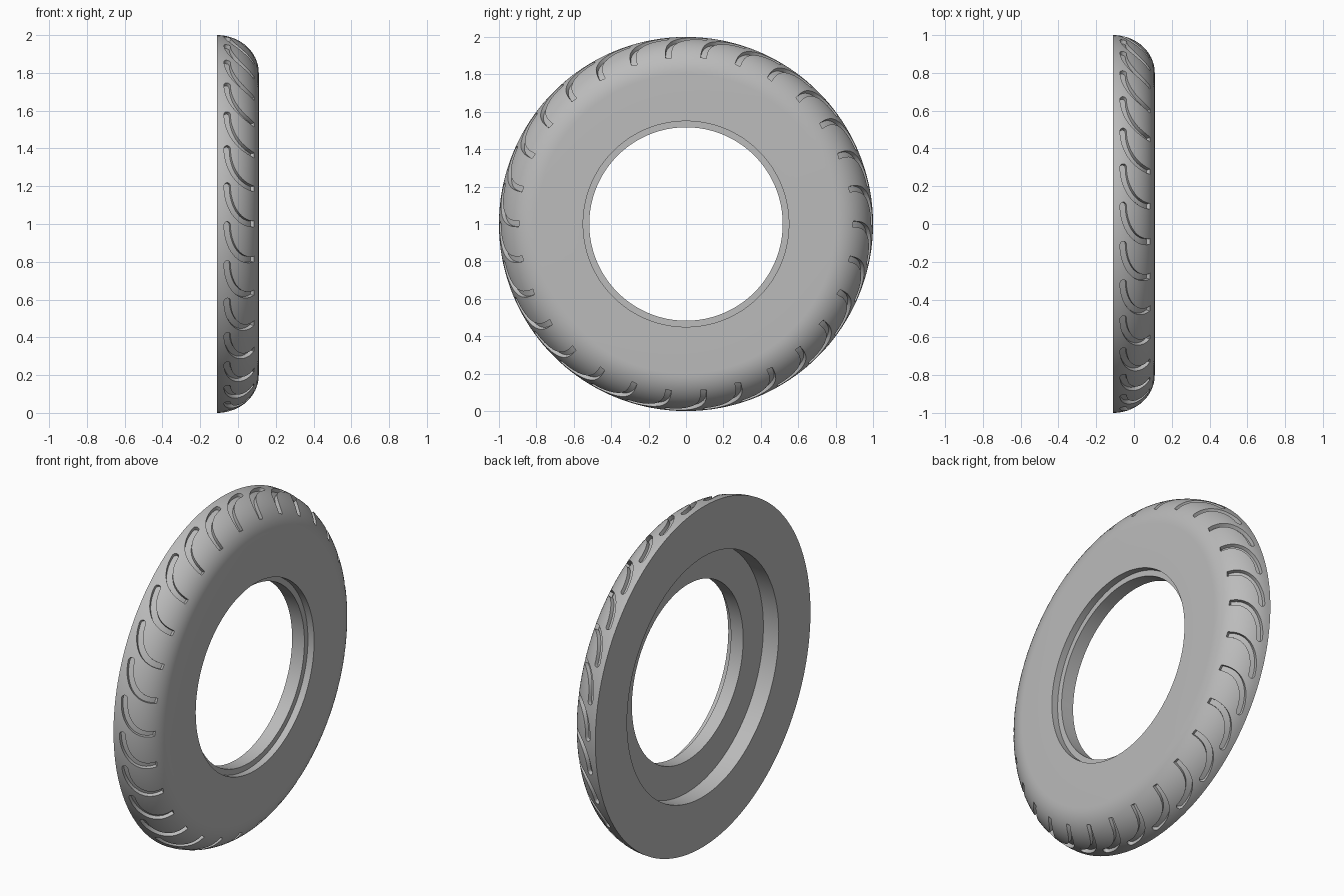
import bpy
import bmesh
from math import sin, cos, pi, radians, hypot
from mathutils import Vector, Matrix

cube = bpy.data.objects.get("Cube")
if cube:
    bpy.data.objects.remove(cube, do_unlink=True)

HALF = 0.11          # half width along the axle
SHOULDER = 0.8       # radius where the rounded tread meets the flat sidewall
GROOVES = 30
CENTRE = Vector((0, 0, 1))

rubber = bpy.data.materials.new("grey rubber")
rubber.use_nodes = True
grey = (0.5, 0.5, 0.5, 1)
rubber.diffuse_color = grey
rubber.node_tree.nodes["Principled BSDF"].inputs["Base Color"].default_value = grey


def make_object(name, bm):
    bmesh.ops.recalc_face_normals(bm, faces=bm.faces)
    mesh = bpy.data.meshes.new(name)
    bm.to_mesh(mesh)
    bm.free()
    mesh.materials.append(rubber)
    obj = bpy.data.objects.new(name, mesh)
    bpy.context.collection.objects.link(obj)
    return obj


def tread(x):
    """Radius and outward normal (axial, radial) of the rounded tread at x."""
    s = min((x + HALF) / (2 * HALF), 0.999)
    c = (1 - s * s) ** 0.5
    normal = Vector((s / (2 * HALF), c / (1 - SHOULDER))).normalized()
    return SHOULDER + (1 - SHOULDER) * c, normal


# Tyre half: closed profile (axial, radial) revolved about the axle
profile = [(2 * HALF * sin(a) - HALF, SHOULDER + (1 - SHOULDER) * cos(a))
           for a in (i * pi / 32 for i in range(17))]
profile += [(HALF, 0.55), (0.07, 0.55), (0.07, 0.517),
            (-0.01, 0.517), (-0.01, 0.705), (-HALF, 0.705)]
bm = bmesh.new()
verts = [bm.verts.new((x, 0, 1 + r)) for x, r in profile]
edges = [bm.edges.new((v, verts[i - 1])) for i, v in enumerate(verts)]
bmesh.ops.spin(bm, geom=verts + edges, cent=CENTRE, axis=(1, 0, 0),
               angle=2 * pi, steps=180, use_merge=True)
bmesh.ops.remove_doubles(bm, verts=bm.verts, dist=1e-5)
tyre = make_object("tyre_half", bm)

# Groove centre line in (axial, angle): runs round the tread, then bends outward
STEPS, WIDTH, DEPTH, LIFT = 14, 0.017, 0.022, 0.02
START, END, SPAN = -0.057, 0.085, 0.205
path = [Vector((END - (END - START) * cos(a), SPAN * (1 - sin(a))))
        for a in (i * pi / 2 / STEPS for i in range(STEPS + 1))]
path = [Vector((START, SPAN))] + path[1:]
sections = []
for i, p in enumerate(path):
    d = (path[min(i + 1, STEPS)] - path[max(i - 1, 0)]).normalized()
    sections.append((p, Vector((-d.y, d.x)), WIDTH))
# Rounded cap at the start of the groove
for a in (0.5, 1.0, 1.4):
    p = path[0] + Vector((0, WIDTH * sin(a)))
    sections.insert(0, (p, sections[0][1], WIDTH * cos(a)))


def on_tread(p, offset):
    r, n = tread(p.x)
    r += n.y * offset
    return Vector((p.x + n.x * offset, -r * cos(p.y), r * sin(p.y)))


# Groove cutters: one swept bar repeated around the tyre
bm = bmesh.new()
for k in range(GROOVES):
    turn = Matrix.Translation(CENTRE) @ Matrix.Rotation(2 * pi * k / GROOVES, 4, 'X')
    rings = []
    for p, side, w in sections:
        corners = ((p - side * w, -DEPTH), (p + side * w, -DEPTH),
                   (p + side * w, LIFT), (p - side * w, LIFT))
        rings.append([bm.verts.new(turn @ on_tread(q, h)) for q, h in corners])
    for a, b in zip(rings, rings[1:]):
        for i in range(4):
            bm.faces.new((a[i - 1], a[i], b[i], b[i - 1]))
    bm.faces.new(rings[0])
    bm.faces.new(rings[-1])
cutter = make_object("groove_cutter", bm)
cutter.hide_render = True

cut = tyre.modifiers.new("tread_grooves", 'BOOLEAN')
cut.operation = 'DIFFERENCE'
cut.solver = 'EXACT'
cut.object = cutter
bpy.context.view_layer.objects.active = tyre
tyre.select_set(True)
bpy.ops.object.modifier_apply(modifier=cut.name)
bpy.data.objects.remove(cutter, do_unlink=True)
bpy.ops.object.shade_smooth_by_angle(angle=radians(30))
